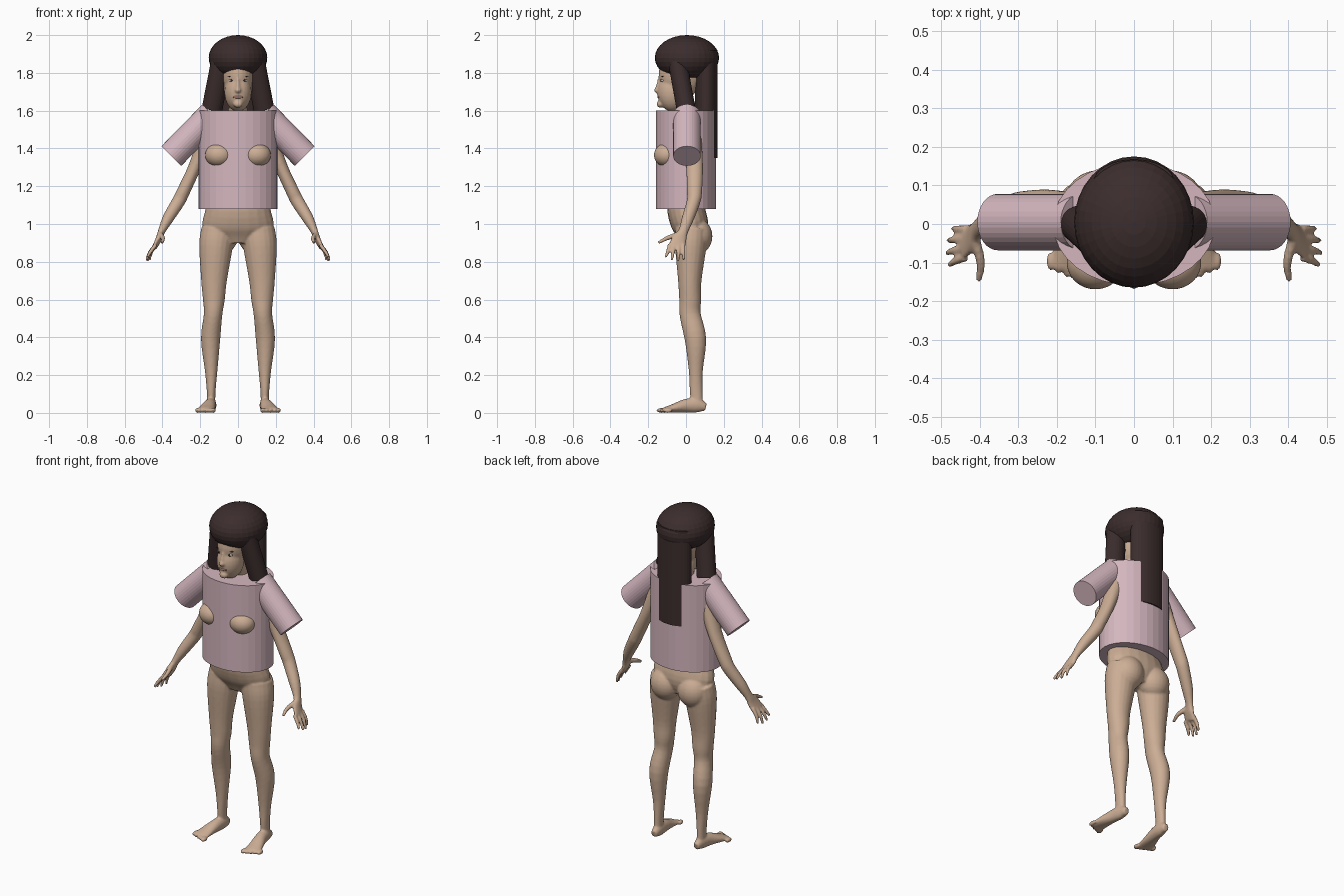
import bpy, bmesh
from math import cos, sin, tau
from mathutils import Vector, Matrix

if "Cube" in bpy.data.objects:
    bpy.data.objects.remove(bpy.data.objects["Cube"])


def material(name, rgb):
    m = bpy.data.materials.new(name)
    m.use_nodes = True
    m.diffuse_color = (*rgb, 1)
    m.node_tree.nodes["Principled BSDF"].inputs["Base Color"].default_value = (*rgb, 1)
    return m


skin = material("skin", (0.60, 0.42, 0.30))
cloth = material("pink_cloth", (0.66, 0.47, 0.52))
brown = material("dark_brown_hair", (0.045, 0.026, 0.026))
white = material("eye_white", (0.6, 0.55, 0.5))
dark = material("eye_dark", (0.03, 0.02, 0.02))
lip = material("lips", (0.42, 0.22, 0.17))


def finish(bm, name, mat, smooth=False):
    bmesh.ops.recalc_face_normals(bm, faces=bm.faces)
    me = bpy.data.meshes.new(name)
    for f in bm.faces:
        f.smooth = smooth
    bm.to_mesh(me)
    bm.free()
    ob = bpy.data.objects.new(name, me)
    me.materials.append(mat)
    bpy.context.collection.objects.link(ob)
    return ob


def ball(bm, centre, radii, seg=24, rings=14):
    mat = Matrix.Translation(centre) @ Matrix.Diagonal((*radii, 1))
    bmesh.ops.create_uvsphere(bm, u_segments=seg, v_segments=rings, radius=1, matrix=mat)


def limb(bm, keys, side=1, seg=20, steps=4):
    """Loft elliptical rings (x, y, z, radius_a, radius_b) along a smooth path."""
    k = [Vector(p) for p in keys]
    k = [k[0] * 2 - k[1]] + k + [k[-1] * 2 - k[-2]]
    pts = []
    for a, b, c, d in zip(k, k[1:], k[2:], k[3:]):
        for i in range(steps):
            t = i / steps
            pts.append(0.5 * (2 * b + (c - a) * t + (2 * a - 5 * b + 4 * c - d) * t * t
                              + (3 * b - a - 3 * c + d) * t ** 3))
    pts.append(k[-2])
    rings = []
    for i, p in enumerate(pts):
        tan = Vector((pts[min(i + 1, len(pts) - 1)] - pts[max(i - 1, 0)])[:3]).normalized()
        u = Vector((1, 0, 0))
        u = (u - tan * u.dot(tan)).normalized()
        v = tan.cross(u)
        ring = []
        for j in range(seg):
            w = Vector(p[:3]) + u * cos(tau * j / seg) * p[3] + v * sin(tau * j / seg) * p[4]
            ring.append(bm.verts.new((w.x * side, w.y, w.z)))
        rings.append(ring)
    for r, q in zip(rings, rings[1:]):
        for j in range(seg):
            n = (j + 1) % seg
            bm.faces.new((r[j], r[n], q[n], q[j]))
    bm.faces.new(rings[0][::-1])
    bm.faces.new(rings[-1])


def cylinder(name, mat, start, end, rx, ry):
    a, b = Vector(start), Vector(end)
    d = b - a
    bm = bmesh.new()
    turn = Vector((0, 0, 1)).rotation_difference(d.normalized()).to_matrix().to_4x4()
    m = Matrix.Translation((a + b) / 2) @ turn @ Matrix.Diagonal((rx, ry, d.length, 1))
    bmesh.ops.create_cone(bm, cap_ends=True, segments=32, radius1=1, radius2=1, depth=1, matrix=m)
    return finish(bm, name, mat)


# Body: overlapping lofts and balls, fused by a remesh
body = bmesh.new()
limb(body, [(0, .03, .90, .09, .06), (0, .025, .98, .185, .095), (0, 0, 1.08, .172, .1),
            (0, 0, 1.2, .145, .09), (0, 0, 1.4, .16, .1), (0, .02, 1.52, .15, .07),
            (0, .02, 1.57, .06, .05), (0, -.01, 1.66, .05, .05), (0, -.03, 1.75, .05, .06)])
ball(body, (0, -.03, 1.79), (.085, .115, .13))
ball(body, (0, -.07, 1.70), (.072, .083, .105))
ball(body, (0, -.135, 1.635), (.026, .02, .02))
ball(body, (0, -.152, 1.708), (.016, .017, .015))
limb(body, [(0, -.136, 1.77, .008, .012), (0, -.152, 1.71, .011, .014)], steps=2)

for s in (-1, 1):
    ball(body, (s * .08, -.03, 1.73), (.012, .022, .035))
    ball(body, (s * .1, -.1, 1.365), (.075, .07, .064))
    ball(body, (s * .09, .058, .935), (.09, .082, .095))
    # leg
    limb(body, [(.105, .03, .97, .09, .085), (.117, .025, .88, .089, .083),
                (.127, .02, .70, .068, .062), (.128, .022, .60, .058, .058),
                (.132, .022, .52, .049, .056), (.145, .05, .39, .051, .057),
                (.142, .052, .22, .033, .037), (.142, .054, .11, .023, .034),
                (.142, .06, .03, .022, .03)], s)
    # foot and toes
    limb(body, [(.14, .105, .03, .018, .02), (.142, .06, .04, .028, .038),
                (.15, 0, .038, .033, .036), (.165, -.07, .024, .042, .022),
                (.17, -.118, .015, .046, .013)], s)
    for i in range(5):
        r = .015 if i == 0 else .011
        ball(body, (s * (.132 + .021 * i), -.132 + .009 * i, .013), (r, .025, .013), 12, 8)
    # arm and palm
    limb(body, [(.15, .03, 1.5, .05, .05), (.225, .045, 1.31, .035, .045),
                (.29, .045, 1.17, .035, .04), (.315, .04, 1.12, .035, .036),
                (.37, .01, 1.03, .030, .032), (.405, -.015, .96, .019, .026),
                (.42, -.035, .92, .016, .04), (.44, -.05, .88, .012, .044)], s)
    # fingers and thumb
    for i, (x, y, z) in enumerate([(.48, -.108, .825), (.485, -.076, .808),
                                   (.48, -.043, .80), (.468, -.012, .81)]):
        by = -.086 + .024 * i
        limb(body, [(.436, by, .89, .011, .012), ((.45 + x) / 2, (by + y) / 2, .85, .01, .01),
                    (x, y, z, .007, .007)], s, 10)
    limb(body, [(.412, -.04, .945, .014, .016), (.397, -.1, .925, .012, .012),
                (.402, -.147, .90, .008, .008)], s, 10)

body = finish(body, "body", skin, True)
fuse = body.modifiers.new("fuse", "REMESH")
fuse.mode = 'VOXEL'
fuse.voxel_size = .006
fuse.use_smooth_shade = True
soften = body.modifiers.new("soften", "SMOOTH")
soften.factor = .5
soften.iterations = 4

# Shirt and hair that come once
cylinder("shirt", cloth, (0, 0, 1.08), (0, 0, 1.6), .21, .16)
cylinder("back_hair", brown, (0, .107, 1.35), (0, .107, 1.92), .105, .06)
bm = bmesh.new()
ball(bm, (0, .005, 1.88), (.155, .17, .12), 32, 16)
finish(bm, "hair_cap", brown)

# Mouth
bm = bmesh.new()
ball(bm, (0, -.144, 1.672), (.026, .008, .008), 16, 8)
finish(bm, "mouth", lip, True)

# Paired sleeves, hair locks, eyes and brows
for s, side in ((1, "left"), (-1, "right")):
    cylinder(side + "_sleeve", cloth, (s * .137, .005, 1.58), (s * .353, .005, 1.36), .074, .073)
    cylinder(side + "_hair_lock", brown, (s * .088, -.045, 1.86), (s * .137, 0, 1.61), .05, .055)
    for part, mat, pos, size in (
            ("eye", white, (.035, -.123, 1.76), (.014, .011, .008)),
            ("iris", dark, (.035, -.13, 1.76), (.007, .006, .007)),
            ("brow", dark, (.037, -.124, 1.782), (.02, .008, .003))):
        bm = bmesh.new()
        ball(bm, (s * pos[0], pos[1], pos[2]), size, 14, 8)
        finish(bm, side + "_" + part, mat, True)
